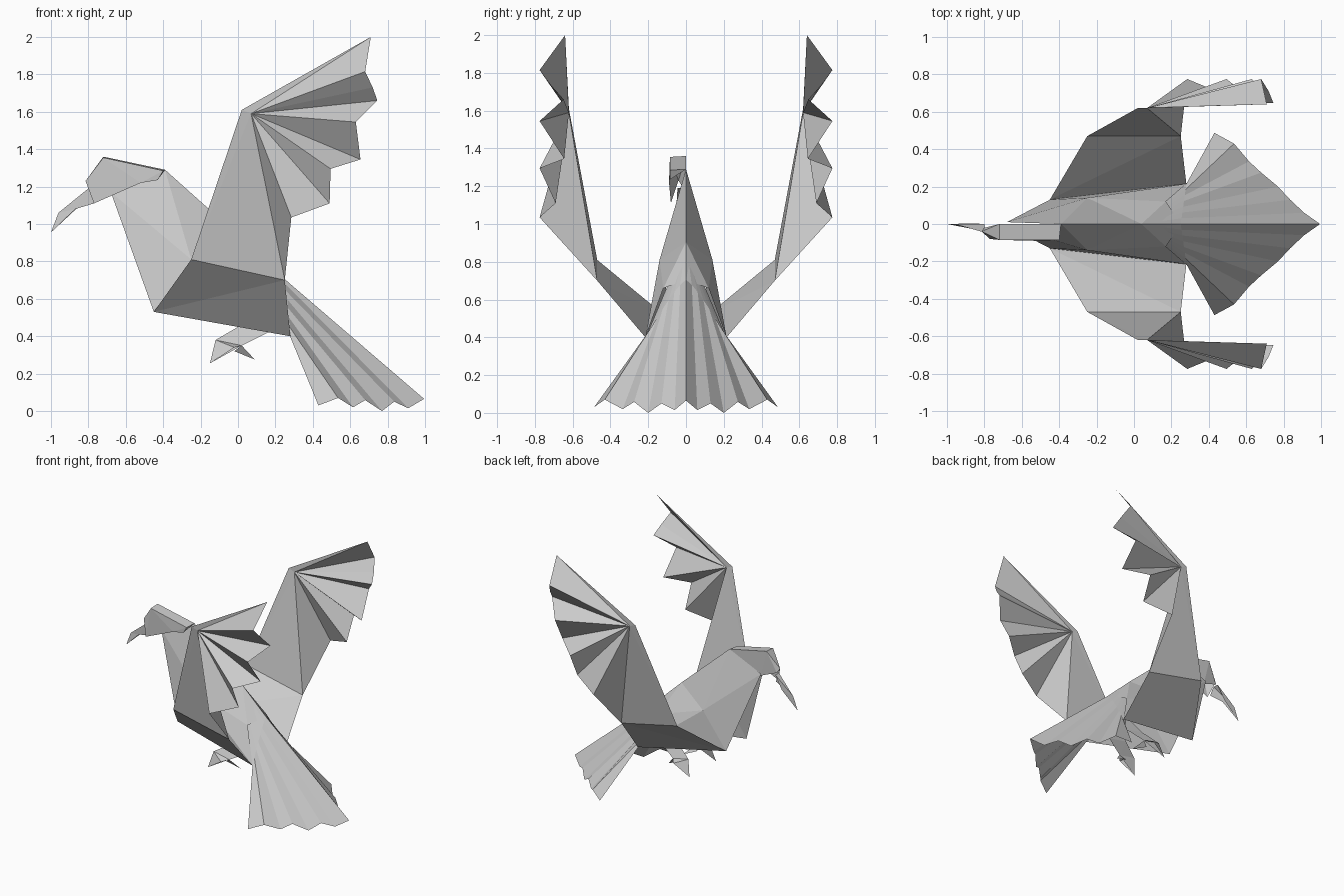
import bpy
from mathutils import Vector


def sheet(name, verts, faces, mirror=True):
    """Thin folded paper sheet, optionally mirrored across the y = 0 plane."""
    mesh = bpy.data.meshes.new(name)
    mesh.from_pydata([tuple(v) for v in verts], [], faces)
    mesh.update()
    ob = bpy.data.objects.new(name, mesh)
    bpy.context.collection.objects.link(ob)
    if mirror:
        m = ob.modifiers.new("mirror", 'MIRROR')
        m.use_axis = (False, True, False)
        m.use_clip = True
    return ob


# Shared fold points
chest = (-0.45, 0.13, 0.53)
rump = (0.28, 0.215, 0.40)
neck_back = (-0.39, 0, 1.29)
neck_front = (-0.68, 0.01, 1.17)

# Body: open-bottomed folded shell with a ridge along the back
sheet("body",
      [neck_front, neck_back, (-0.25, 0.14, 0.81), chest,
       (0.04, 0, 0.905), (0.25, 0, 0.705), (0.17, 0.12, 0.66), rump],
      [(0, 1, 2), (0, 2, 3), (1, 4, 2), (4, 6, 2), (4, 5, 6),
       (2, 6, 7), (2, 7, 3)])

# Wing: lower panel and upper arm
elbow_front, elbow_back = (-0.25, 0.47, 0.81), (0.25, 0.47, 0.70)
wrist_front, wrist_back = (0.02, 0.62, 1.61), (0.07, 0.62, 1.59)
sheet("wing_arm",
      [chest, rump, elbow_back, elbow_front, wrist_back, wrist_front],
      [(0, 1, 2), (0, 2, 3), (3, 2, 4), (3, 4, 5)])

# Wing feathers: pleated fan around the wrist
tips = [(0.71, 0.64, 2.0), (0.68, 0.775, 1.815), (0.72, 0.71, 1.73),
        (0.745, 0.648, 1.66), (0.63, 0.775, 1.545), (0.655, 0.645, 1.345),
        (0.495, 0.775, 1.295), (0.49, 0.69, 1.11), (0.285, 0.775, 1.035),
        elbow_back]
sheet("wing_feathers", [wrist_front, wrist_back] + tips,
      [(0, 1, 2)] + [(1, i, i + 1) for i in range(2, len(tips) + 1)])

# Tail: pleats from the back, through a narrow waist, to a zigzag hem
hem = [(0.995, 0, 0.065), (0.91, 0.06, 0.015), (0.835, 0.13, 0.05),
       (0.77, 0.20, 0.0), (0.68, 0.275, 0.058), (0.615, 0.335, 0.02),
       (0.535, 0.43, 0.07), (0.43, 0.487, 0.03)]
n = len(hem)
waist = []
for i in range(n):
    t = i / (n - 1)
    waist.append((0.25 + 0.03 * t, 0.215 * t, 0.705 - 0.31 * t ** 1.25))
faces = [(0, i, i + 1) for i in range(1, n)]
faces += [(i, i + n, i + n + 1, i + 1) for i in range(1, n)]
sheet("tail", [(0.03, 0, 0.905)] + waist + hem, faces)

# Head: hood folded over towards the front side
sheet("head",
      [(-0.72, 0, 1.36), neck_back, (-0.67, 0, 1.15), (-0.80, -0.02, 1.20),
       (-0.72, -0.085, 1.355), (-0.40, -0.085, 1.285), (-0.43, -0.085, 1.235),
       (-0.52, -0.09, 1.22), (-0.77, -0.08, 1.11), (-0.815, -0.04, 1.23)],
      [(0, 1, 2), (0, 2, 3), (0, 4, 5, 1), (4, 8, 7), (4, 7, 5), (5, 7, 6),
       (4, 9, 8), (0, 9, 4), (0, 3, 9), (1, 5, 6)], mirror=False)

# Beak: hooked fold below the head
sheet("beak",
      [(-0.80, -0.045, 1.19), (-0.96, 0, 1.06), (-1.0, 0, 0.955),
       (-0.87, -0.025, 1.08), (-0.77, -0.05, 1.11), (-0.80, 0, 1.19),
       (-0.86, 0.003, 1.085)],
      [(0, 1, 3), (0, 3, 4), (1, 2, 3), (5, 1, 6), (1, 2, 6), (0, 5, 1)],
      mirror=False)

# Legs: shank strip with a forward and a backward toe
sheet("leg",
      [(-0.12, 0.14, 0.38), (0.0, 0.09, 0.45), (0.16, 0.09, 0.42),
       (0.02, 0.14, 0.35), (-0.15, 0.17, 0.255), (0.09, 0.09, 0.275),
       (-0.02, 0.12, 0.32), (-0.02, 0.19, 0.34), (0.12, 0.05, 0.56)],
      [(0, 1, 3), (1, 2, 3), (0, 3, 4), (3, 5, 6), (0, 7, 4), (0, 3, 7),
       (1, 2, 8)])
